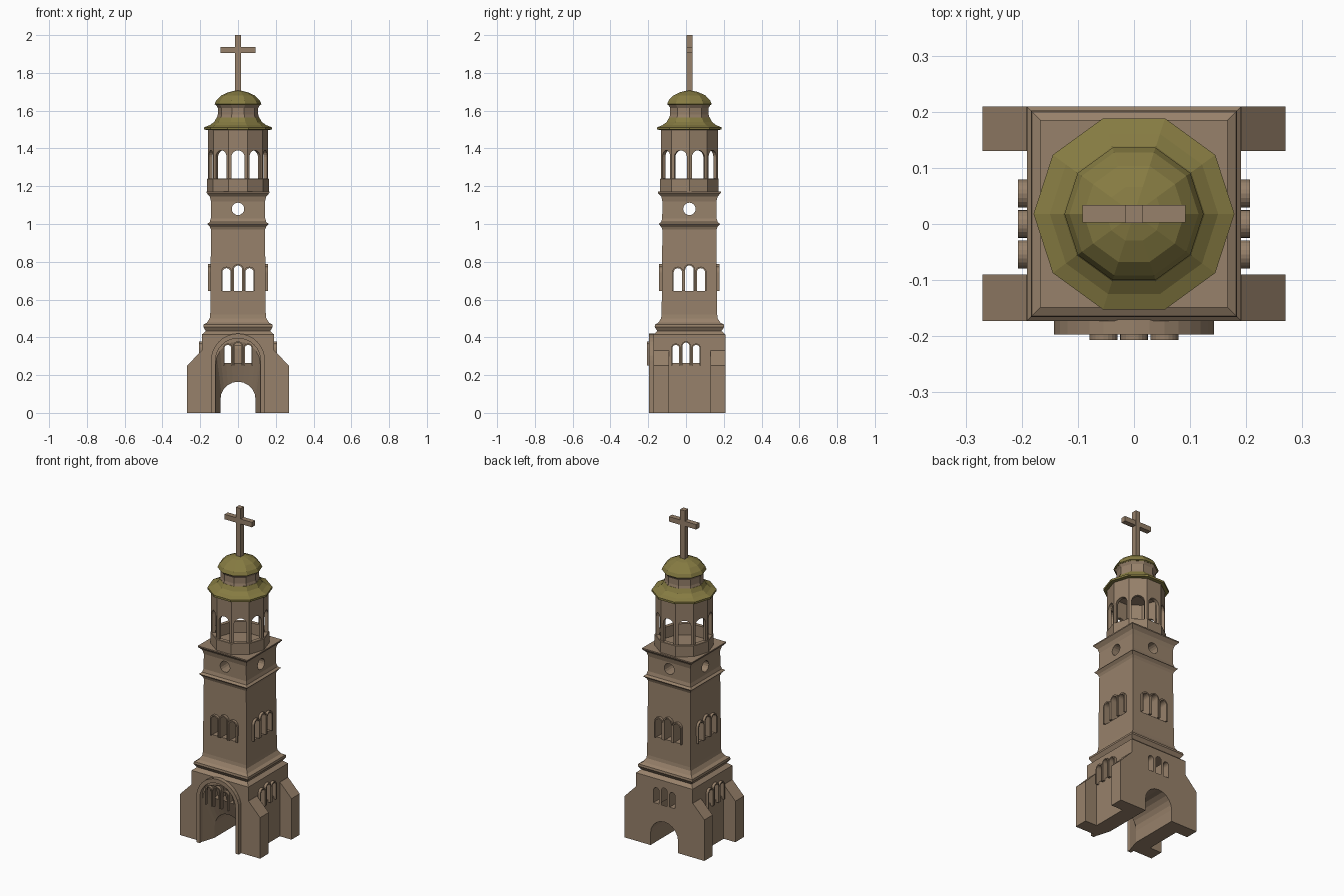
import bpy, bmesh, math
from math import pi, sin, cos
from mathutils import Matrix, Vector

if "Cube" in bpy.data.objects:
    bpy.data.objects.remove(bpy.data.objects["Cube"])

YC = 0.018  # tower axis in y


def material(name, col):
    m = bpy.data.materials.new(name)
    m.diffuse_color = (*col, 1)
    m.use_nodes = True
    m.node_tree.nodes["Principled BSDF"].inputs["Base Color"].default_value = m.diffuse_color
    return m


STONE = material("stone", (0.31, 0.22, 0.145))
GOLD = material("dome_gold", (0.24, 0.2, 0.055))


def lofts(name, groups, mat=STONE):
    """One object made of closed, capped lofts; each group is a list of point rings."""
    bm = bmesh.new()
    for rings in groups:
        vs = [[bm.verts.new(p) for p in r] for r in rings]
        n = len(vs[0])
        for a, b in zip(vs, vs[1:]):
            for i in range(n):
                j = (i + 1) % n
                bm.faces.new((a[i], a[j], b[j], b[i]))
        bm.faces.new(vs[0][::-1])
        bm.faces.new(vs[-1])
    bmesh.ops.recalc_face_normals(bm, faces=bm.faces)
    me = bpy.data.meshes.new(name)
    bm.to_mesh(me)
    bm.free()
    ob = bpy.data.objects.new(name, me)
    bpy.context.collection.objects.link(ob)
    me.materials.append(mat)
    return ob


def lathe(n, profile, turn=0.0, grow=1.0):
    return [[(r * grow * cos(turn + 2 * pi * i / n), YC + r * grow * sin(turn + 2 * pi * i / n), z)
             for i in range(n)] for r, z in profile]


def square(profile):
    return lathe(4, profile, pi / 4, math.sqrt(2))


def arch(hw, z0, top, u=0.0, n=10):
    return [(u - hw, z0)] + [(u - hw * cos(pi * i / n), top - hw + hw * sin(pi * i / n))
                             for i in range(n + 1)] + [(u + hw, z0)]


def place(pts, d, ang=0.0, cy=YC):
    """Put a 2D outline (u, z) at distance d on the face turned by ang from the front."""
    m = Matrix.Translation((0, cy, 0)) @ Matrix.Rotation(ang, 4, 'Z')
    return [m @ Vector((u, -d, z)) for u, z in pts]


def prism(pts, d0, d1, ang=0.0, cy=YC):
    return [place(pts, d0, ang, cy), place(pts, d1, ang, cy)]


def cut(ob, groups):
    c = lofts("cutter", groups)
    c.hide_render = True
    mod = ob.modifiers.new("cut", 'BOOLEAN')
    mod.operation, mod.solver, mod.object = 'DIFFERENCE', 'EXACT', c
    bpy.context.view_layer.objects.active = ob
    bpy.ops.object.modifier_apply(modifier=mod.name)
    bpy.data.objects.remove(c)


def triplet(hw, step, z0, top, drop, extra=0.0):
    """Three arched outlines; with extra, three arched frames around them."""
    out = []
    for k in (-1, 0, 1):
        t = top - abs(k) * drop
        p = arch(hw, z0, t, k * step)
        if extra:
            p = arch(hw + extra, z0, t + extra, k * step) + p[::-1]
        out.append(p)
    return out


def box(name, x0, x1, y0, y1, z0, z1, mat=STONE):
    return lofts(name, [[[(x0, y0, z), (x1, y0, z), (x1, y1, z), (x0, y1, z)] for z in (z0, z1)]], mat)


# Base block with door passage, splayed portal and window openings
base = lofts("base_block", [square([(.191, 0), (.191, .415), (.168, .435)])])
cut(base, [prism(arch(.093, -.02, .165), -.3, .3)])
cut(base, [[place(arch(.12, -.02, .395), .18, 0, 0), place(arch(.092, -.02, .165), .09, 0, 0)]])
LOW = (.018, .054, .265, .372, .012)
for a in (0, pi / 2):
    cut(base, [prism(p, -.3, .3, a, 0) for p in triplet(*LOW)])

# Portal arch ring
ring = arch(.143, 0, .42, n=16) + arch(.12, 0, .395, n=16)[::-1]
lofts("portal_arch", [prism(ring, .17, .197, 0, 0)])

# Sloped corner buttresses
for sx, side in ((-1, "left"), (1, "right")):
    for y0, y1, end in ((-.173, -.09, "front"), (.13, .209, "back")):
        prof = [(.15, 0), (.27, 0), (.27, .25), (.192, .33), (.15, .33)]
        lofts(f"buttress_{end}_{side}", [[[(sx * x, y, z) for x, z in prof] for y in (y0, y1)]])

# Lower window frames (front and sides)
for i, a in enumerate((0, pi / 2, -pi / 2)):
    lofts(f"lower_window_frame_{i}",
          [prism(p, .19, .207, a, 0) for p in triplet(.018, .054, .25, .372, .012, .007)])

# Square shaft with cornices
shaft = lofts("shaft", [square([
    (.168, .43), (.184, .455), (.182, .468), (.164, .478), (.15, .5), (.147, .52),
    (.143, .97), (.149, .985), (.163, 1.0), (.15, 1.01), (.144, 1.03), (.143, 1.12),
    (.149, 1.145), (.167, 1.165), (.167, 1.172)])])
UP = (.022, .061, .645, .78, .014)
hole = [(.033 * cos(2 * pi * i / 16), 1.08 + .033 * sin(2 * pi * i / 16)) for i in range(16)]
for a in (0, pi / 2):
    cut(shaft, [prism(p, -.3, .3, a) for p in triplet(*UP) + [hole]])

# Upper window frames on all four sides
for i in range(4):
    lofts(f"upper_window_frame_{i}", [prism(p, .138, .16, i * pi / 2) for p in triplet(*UP, .008)])

# Ten-sided belfry with an arched opening in each face
belfry = lofts("belfry", [lathe(10, [(.163, 1.165), (.163, 1.238), (.159, 1.242), (.159, 1.505)])])
cut(belfry, [lathe(10, [(.138, 1.1), (.138, 1.49)])])
cut(belfry, [prism(arch(.035, 1.24, 1.39), .115, .2, k * pi / 5) for k in range(10)])

# Eave, neck and dome
lofts("eave_roof", [lathe(10, [(.155, 1.497), (.179, 1.5), (.179, 1.512), (.15, 1.523),
                               (.126, 1.54), (.112, 1.565)])], GOLD)
lofts("neck", [lathe(10, [(.112, 1.56), (.107, 1.58), (.107, 1.615), (.118, 1.632)])])
lofts("dome", [lathe(10, [(.118, 1.63), (.124, 1.634), (.115, 1.655), (.09, 1.68),
                          (.05, 1.698), (.012, 1.707)])], GOLD)

# Cross
box("cross_post", -.016, .016, YC - .016, YC + .016, 1.69, 2.0)
box("cross_arm", -.092, .092, YC - .0155, YC + .0155, 1.906, 1.936)
